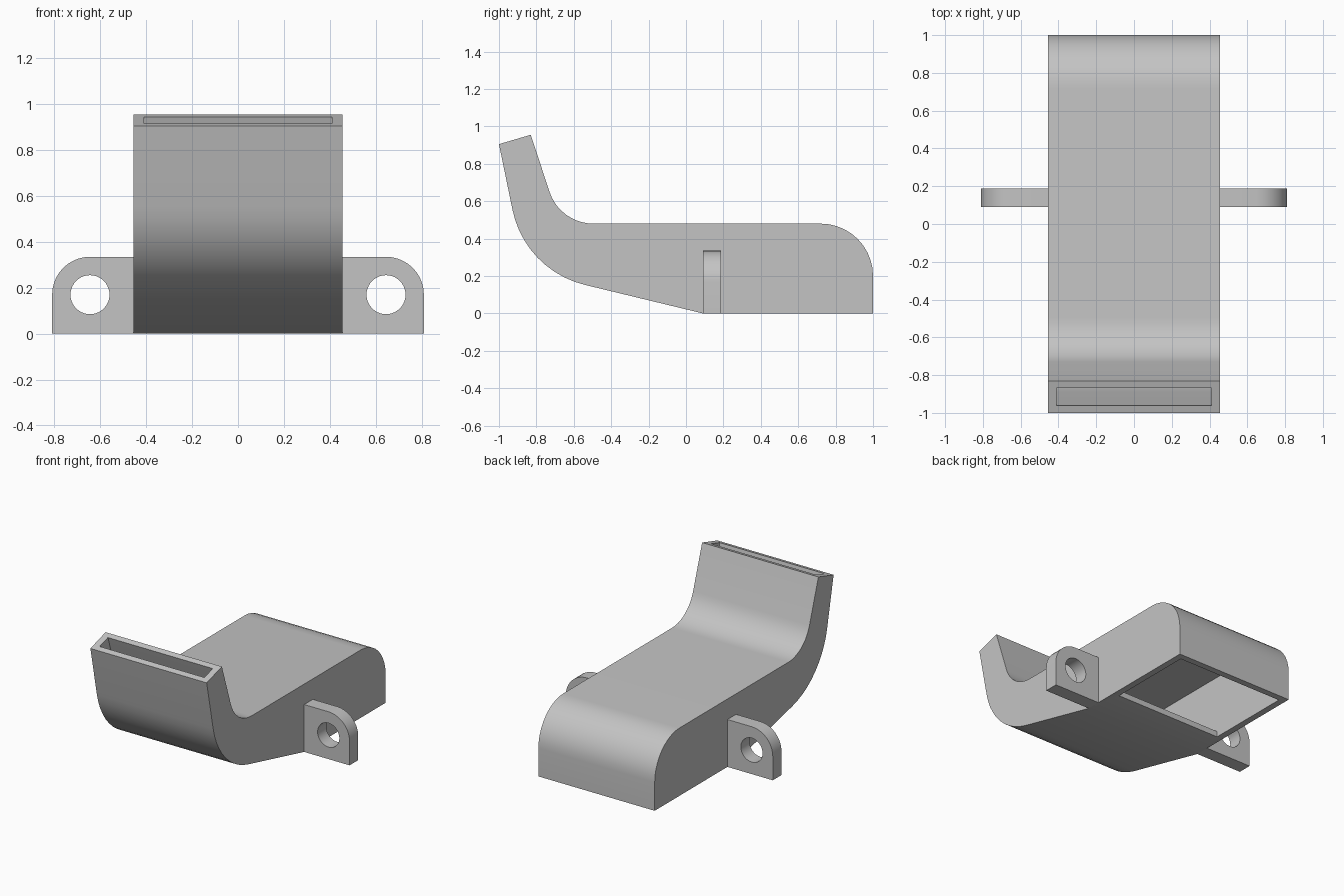
import bpy
import bmesh
import math
from mathutils import Vector

if "Cube" in bpy.data.objects:
    bpy.data.objects.remove(bpy.data.objects["Cube"], do_unlink=True)

HALF = 0.455   # half width of the duct
SIDE = 0.045   # side wall thickness
WALL = 0.04    # wall thickness along the profile

grey = bpy.data.materials.new("plain grey")
grey.use_nodes = True
colour = (0.55, 0.55, 0.55, 1)
grey.diffuse_color = colour
grey.node_tree.nodes["Principled BSDF"].inputs["Base Color"].default_value = colour


def fillet(prev, corner, nxt, radius, steps=10):
    """Points of a round that replaces one profile corner."""
    if radius <= 0:
        return [corner]
    a, b = (prev - corner).normalized(), (nxt - corner).normalized()
    half = a.angle(b) / 2
    centre = corner + (a + b).normalized() * (radius / math.sin(half))
    start = corner + a * (radius / math.tan(half)) - centre
    end = corner + b * (radius / math.tan(half)) - centre
    sweep = math.pi - 2 * half
    return [centre + (start * math.sin(sweep * (1 - i / steps))
                      + end * math.sin(sweep * i / steps)) / math.sin(sweep)
            for i in range(steps + 1)]


def rounded(corners, radii):
    n = len(corners)
    return [fillet(corners[i - 1], corners[i], corners[(i + 1) % n], radii[i])
            for i in range(n)]


def inset(corners, offsets):
    """Move every edge of a counterclockwise profile inward by its own offset."""
    n, result = len(corners), []
    normals = []
    for i in range(n):
        d = (corners[(i + 1) % n] - corners[i]).normalized()
        normals.append(Vector((-d.y, d.x)))
    for i in range(n):
        p, q = normals[i - 1], normals[i]
        c, e = p.dot(corners[i]) + offsets[i - 1], q.dot(corners[i]) + offsets[i]
        det = p.x * q.y - p.y * q.x
        result.append(Vector(((c * q.y - e * p.y) / det, (p.x * e - q.x * c) / det)))
    return result


def prism(name, points, lo, hi, place):
    """Extrude a flat profile from lo to hi."""
    bm = bmesh.new()
    rings = [[bm.verts.new(place(p[0], p[1], d)) for p in points] for d in (lo, hi)]
    bm.faces.new(rings[0])
    bm.faces.new(rings[1])
    n = len(points)
    for i in range(n):
        j = (i + 1) % n
        bm.faces.new((rings[0][i], rings[0][j], rings[1][j], rings[1][i]))
    bmesh.ops.recalc_face_normals(bm, faces=bm.faces)
    mesh = bpy.data.meshes.new(name)
    bm.to_mesh(mesh)
    bm.free()
    mesh.materials.append(grey)
    obj = bpy.data.objects.new(name, mesh)
    bpy.context.collection.objects.link(obj)
    return obj


def carve(obj, cutter):
    """Cut a shape out, then smooth the rounds and keep the edges sharp."""
    mod = obj.modifiers.new("hollow", 'BOOLEAN')
    mod.operation = 'DIFFERENCE'
    mod.solver = 'EXACT'
    mod.object = cutter
    bpy.ops.object.select_all(action='DESELECT')
    bpy.context.view_layer.objects.active = obj
    obj.select_set(True)
    bpy.ops.object.modifier_apply(modifier=mod.name)
    bpy.data.objects.remove(cutter, do_unlink=True)
    bpy.ops.object.shade_smooth_by_angle(angle=math.radians(25))


def across(y, z, x):
    return (x, y, z)


# Duct body: side profile with rounded bends
corners = [Vector(p) for p in ((0.09, 0), (1, 0), (1, 0.48), (-0.674, 0.48),
                               (-0.83, 0.955), (-1, 0.905), (-0.861, 0.23))]
radii = [0, 0, 0.28, 0.247, 0, 0, 0.52]
body_profile = sum(rounded(corners, radii), [])
duct = prism("duct_body", body_profile, -HALF, HALF, across)

# Air passage: open at the mouth and through the floor
inner = inset(corners, [WALL, SIDE, WALL, WALL, -0.1, WALL, WALL])
inner_radii = [0, 0, 0.28 - WALL, 0.247 + WALL, 0, 0, 0.52 - WALL]
parts = rounded(inner, inner_radii)
parts[1] = [Vector((0.34, WALL)), Vector((0.34, -0.1)), Vector((1 - SIDE, -0.1))]
passage = prism("passage_cutter", sum(parts, []), SIDE - HALF, HALF - SIDE, across)
passage.hide_render = True
carve(duct, passage)

# Mounting lugs with round screw holes
lug_corners = [Vector(p) for p in ((0.44, 0), (0.81, 0), (0.81, 0.335), (0.44, 0.335))]
lug_profile = sum(rounded(lug_corners, [0, 0, 0.165, 0]), [])
hole = [(0.645 + 0.085 * math.cos(math.tau * i / 40),
         0.17 + 0.085 * math.sin(math.tau * i / 40)) for i in range(40)]
for side, sign in (("left", 1), ("right", -1)):
    def along(x, z, y, s=sign):
        return (s * x, y, z)
    lug = prism(side + "_mounting_lug", lug_profile, 0.09, 0.187, along)
    drill = prism("hole_cutter", hole, 0, 0.3, along)
    drill.hide_render = True
    carve(lug, drill)
